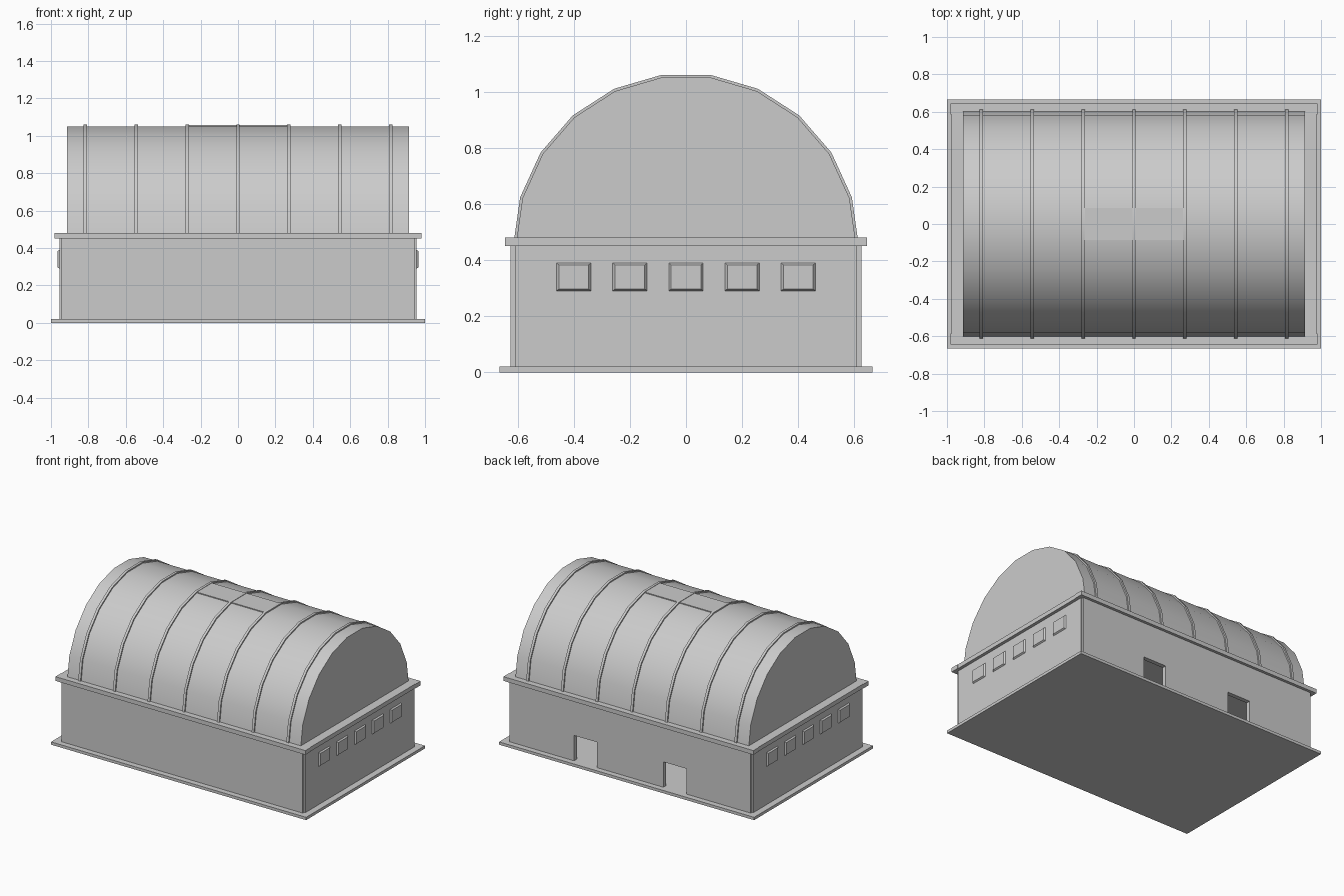
import bpy, math

cube = bpy.data.objects.get("Cube")
if cube:
    bpy.data.objects.remove(cube, do_unlink=True)

grey = bpy.data.materials.new("concrete_grey")
grey.use_nodes = True
colour = (0.6, 0.6, 0.6, 1)
grey.diffuse_color = colour
grey.node_tree.nodes["Principled BSDF"].inputs["Base Color"].default_value = colour


def add_mesh(name, verts, faces):
    mesh = bpy.data.meshes.new(name)
    mesh.from_pydata(verts, [], faces)
    mesh.materials.append(grey)
    obj = bpy.data.objects.new(name, mesh)
    bpy.context.collection.objects.link(obj)
    return obj


def extrude_x(name, profile, x0, x1):
    """Prism along x from a (y, z) profile."""
    n = len(profile)
    verts = [(x, y, z) for x in (x0, x1) for y, z in profile]
    faces = [tuple(reversed(range(n))), tuple(range(n, 2 * n))]
    faces += [(i, (i + 1) % n, n + (i + 1) % n, n + i) for i in range(n)]
    return add_mesh(name, verts, faces)


def box(name, x0, x1, y0, y1, z0, z1):
    return extrude_x(name, [(y0, z0), (y1, z0), (y1, z1), (y0, z1)], x0, x1)


def arc(radius):
    """Half circle of eleven straight segments, starting at +y."""
    return [(radius * math.cos(math.pi * i / 11),
             SPRING + radius * math.sin(math.pi * i / 11)) for i in range(12)]


def smooth(obj):
    bpy.ops.object.select_all(action='DESELECT')
    obj.select_set(True)
    bpy.context.view_layer.objects.active = obj
    bpy.ops.object.shade_smooth_by_angle(angle=math.radians(30))


SPRING = 0.45
BASE = 0.02
DOOR_TOP = 0.2

# Base slab and plain walls
box("base_slab", -1, 1, -0.665, 0.665, 0, BASE)
box("front_wall", -0.945, 0.945, -0.625, -0.595, BASE, SPRING)
for side, s in (("left", 1), ("right", -1)):
    x0, x1 = sorted((s * 0.925, s * 0.955))
    box(side + "_wall", x0, x1, -0.61, 0.61, BASE, SPRING)

# Back wall with two open doorways
for name, x0, x1 in (("right", -0.945, -0.44), ("middle", -0.26, 0.26), ("left", 0.44, 0.945)):
    box("back_wall_" + name, x0, x1, 0.595, 0.625, BASE, SPRING)
for name, x0 in (("right", -0.44), ("left", 0.26)):
    box("door_lintel_" + name, x0, x0 + 0.18, 0.595, 0.625, DOOR_TOP, SPRING)

# Cornice
for name, s in (("front", -1), ("back", 1)):
    y0, y1 = sorted((s * 0.585, s * 0.645))
    box("cornice_" + name, -0.98, 0.98, y0, y1, SPRING, 0.48)
for name, s in (("right", -1), ("left", 1)):
    x0, x1 = sorted((s * 0.9, s * 0.977))
    box("cornice_" + name, x0, x1, -0.585, 0.585, SPRING, 0.48)

# Barrel roof
smooth(extrude_x("barrel_roof", arc(0.607), -0.915, 0.915))

# Roof ribs: quad strips between an inner and an outer arc
outer, inner = arc(0.616), arc(0.6)
for k in range(-3, 4):
    x = k * 0.272
    verts = [(x + dx, y, z) for dx in (-0.009, 0.009) for y, z in outer + inner]
    faces = [(0, 24, 36, 12), (11, 23, 47, 35)]
    for i in range(11):
        faces += [(i, i + 1, i + 25, i + 24), (i + 12, i + 36, i + 37, i + 13),
                  (i, i + 12, i + 13, i + 1), (i + 24, i + 25, i + 37, i + 36)]
    smooth(add_mesh("roof_rib", verts, faces))

# Flat panel on the crown of the roof
box("crown_panel", -0.28, 0.28, -0.085, 0.085, 1.049, 1.057)

# Side windows: shallow raised panels with sloped edges
for s in (-1, 1):
    for k in range(-2, 3):
        verts = []
        for x, hw, hh in ((0.954, 0.062, 0.05), (0.965, 0.053, 0.043)):
            verts += [(s * x, 0.2 * k + a * hw, 0.34 + b * hh)
                      for a, b in ((-1, -1), (1, -1), (1, 1), (-1, 1))]
        faces = [(3, 2, 1, 0), (4, 5, 6, 7)]
        faces += [(i, (i + 1) % 4, 4 + (i + 1) % 4, 4 + i) for i in range(4)]
        if s < 0:
            faces = [f[::-1] for f in faces]
        add_mesh("side_window", verts, faces)
